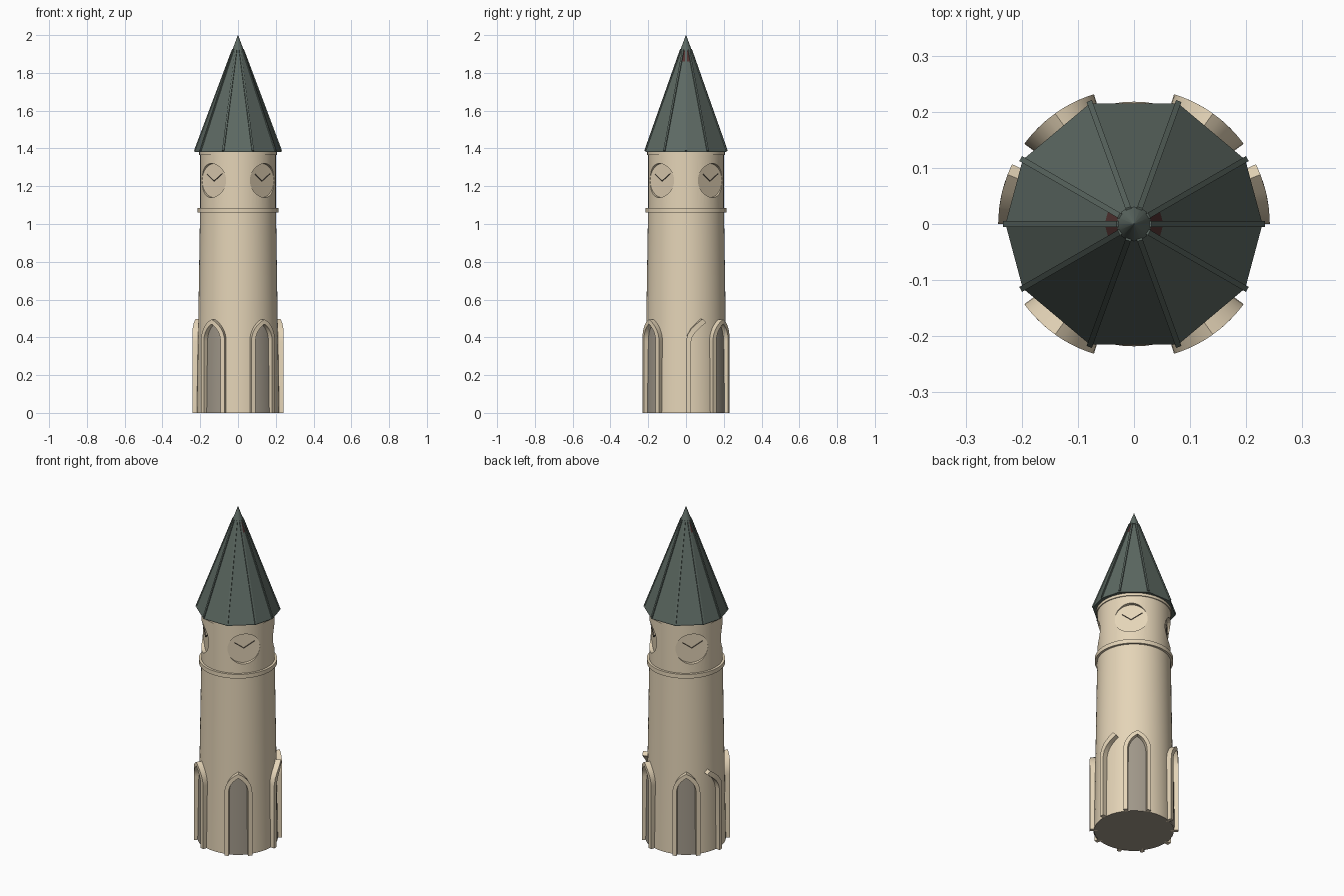
import bpy, bmesh, math
from mathutils import Vector

cube = bpy.data.objects.get("Cube")
if cube:
    bpy.data.objects.remove(cube, do_unlink=True)


def material(name, rgb):
    m = bpy.data.materials.new(name)
    m.use_nodes = True
    m.diffuse_color = (*rgb, 1)
    bsdf = next(n for n in m.node_tree.nodes if n.type == 'BSDF_PRINCIPLED')
    bsdf.inputs["Base Color"].default_value = (*rgb, 1)
    bsdf.inputs["Roughness"].default_value = 0.8
    return m


stone = material("tan stone", (0.78, 0.66, 0.475))
shade = material("grey niche", (0.35, 0.31, 0.25))
slate = material("green slate", (0.11, 0.143, 0.125))
rust = material("dark red flashing", (0.09, 0.035, 0.033))
iron = material("dark brown iron", (0.11, 0.09, 0.07))


def build(name, verts, faces, mat, smooth=True):
    mesh = bpy.data.meshes.new(name)
    mesh.from_pydata([tuple(v) for v in verts], [], faces)
    bm = bmesh.new()
    bm.from_mesh(mesh)
    bmesh.ops.remove_doubles(bm, verts=bm.verts, dist=0.0001)
    bmesh.ops.recalc_face_normals(bm, faces=bm.faces)
    bm.to_mesh(mesh)
    bm.free()
    mesh.materials.append(mat)
    obj = bpy.data.objects.new(name, mesh)
    bpy.context.collection.objects.link(obj)
    if smooth:
        soften(obj)
    return obj


def soften(obj):
    bpy.ops.object.select_all(action='DESELECT')
    obj.select_set(True)
    bpy.context.view_layer.objects.active = obj
    bpy.ops.object.shade_smooth_by_angle(angle=math.radians(30))


def polar(r, angle, z):
    return Vector((r * math.cos(angle), r * math.sin(angle), z))


def lathe(name, profile, mat, angles=None, smooth=True):
    """Capped solid of revolution from (radius, z) pairs."""
    angles = angles or [math.tau * i / 64 for i in range(64)]
    n = len(angles)
    verts = [polar(r, a, z) for r, z in profile for a in angles]
    faces = [(k * n + i, k * n + (i + 1) % n, (k + 1) * n + (i + 1) % n, (k + 1) * n + i)
             for k in range(len(profile) - 1) for i in range(n)]
    faces += [tuple(range(n)), tuple(range((len(profile) - 1) * n, len(profile) * n))]
    return build(name, verts, faces, mat, smooth)


def recolour(obj, mat, rule):
    """Give a second material to the faces that satisfy the rule."""
    obj.data.materials.append(mat)
    for face in obj.data.polygons:
        if rule(face):
            face.material_index = 1


def beam(name, a, b, side, up, width, depth, mat):
    """Box from a to b, centred on the line."""
    s, u = side.normalized() * width / 2, up.normalized() * depth / 2
    verts = [p + q for p in (a, b) for q in (-s - u, s - u, s + u, -s + u)]
    faces = [(0, 1, 2, 3), (4, 5, 6, 7)]
    faces += [(i, (i + 1) % 4, (i + 1) % 4 + 4, i + 4) for i in range(4)]
    return build(name, verts, faces, mat, False)


WRAP = 0.228


def wrapped_frame(name, outer, inner, centre, sign=1):
    """Moulding between two (offset, z) paths, wrapped around the tower."""
    verts = []
    for o, i in zip(outer, inner):
        for (s, z), r in ((o, 0.2), (o, 0.242), (i, 0.242), (i, 0.2)):
            verts.append(polar(r, centre + sign * s / WRAP, z))
    last = 4 * (len(outer) - 1)
    faces = [(0, 1, 2, 3), tuple(range(last, last + 4))]
    for k in range(0, last, 4):
        faces += [(k + j, k + (j + 1) % 4, k + 4 + (j + 1) % 4, k + 4 + j) for j in range(4)]
    return build(name, verts, faces, stone)


# Tower shaft with a grey underside, bands and clock drum
shaft = lathe("tower_shaft", [(0.218, 0), (0.201, 1.07)], stone)
recolour(shaft, shade, lambda f: f.normal.z < -0.9)
lathe("lower_band", [(0.214, 1.06), (0.214, 1.085)], stone)
lathe("cornice", [(0.2055, 1.365), (0.2055, 1.387)], stone)
drum = lathe("clock_drum", [(0.2, 1.065), (0.2, 1.37)], stone)

# Clock recesses and hands on the four diagonals
CLOCK_Z, FACE = 1.23, 0.178
for q in range(4):
    angle = math.pi / 4 + q * math.pi / 2
    out = polar(1, angle, 0)
    up = Vector((0, 0, 1))
    right = up.cross(out)
    ring = [up * (CLOCK_Z + 0.09 * math.sin(t)) + right * 0.09 * math.cos(t)
            for t in (math.tau * i / 40 for i in range(40))]
    verts = [p + out * d for d in (FACE, 0.3) for p in ring]
    faces = [(i, (i + 1) % 40, (i + 1) % 40 + 40, i + 40) for i in range(40)]
    faces += [tuple(range(40)), tuple(range(40, 80))]
    cutter = build("clock_cutter", verts, faces, stone, False)
    cutter.hide_render = True
    mod = drum.modifiers.new("recess", 'BOOLEAN')
    mod.operation, mod.solver, mod.object = 'DIFFERENCE', 'EXACT', cutter
    bpy.context.view_layer.objects.active = drum
    bpy.ops.object.modifier_apply(modifier=mod.name)
    bpy.data.objects.remove(cutter, do_unlink=True)

    hub = out * (FACE + 0.002) + up * (CLOCK_Z - 0.003)
    for label, x, z in (("hour_hand", -0.05, 0.035), ("minute_hand", 0.062, 0.04)):
        tip = right * x + up * z
        beam(label, hub, hub + tip, tip.cross(out), out, 0.0035, 0.005, iron)
soften(drum)

# Pointed arch outlines as offset and height pairs
SPRING, CX = 0.38, -0.054


def half_arch(radius):
    top = math.acos(-CX / radius)
    return [(radius + CX, 0)] + [
        (CX + radius * math.cos(top * i / 8), SPRING + radius * math.sin(top * i / 8))
        for i in range(9)]


def full(path):
    return path + [(-s, z) for s, z in reversed(path[:-1])]


outer, inner = half_arch(0.127), half_arch(0.105)

# Diagonal arches with curved grey niche panels
for degrees in (54.5, 125.5, 234.5, 305.5):
    centre = math.radians(degrees)
    wrapped_frame("arch_frame", full(outer), full(inner), centre)
    verts = [polar(0.222 - 0.016 * z, centre + s * k / 4 / WRAP, z)
             for s, z in inner for k in range(-4, 5)]
    faces = [(r * 9 + c, r * 9 + c + 1, r * 9 + c + 10, r * 9 + c + 9)
             for r in range(len(inner) - 1) for c in range(8)]
    build("niche_panel", verts, faces, shade)

# Broken half arches at the two sides
broken_outer = [(0, 0), (0, 0.38), (0.008, 0.415), (0.028, 0.447), (0.055, 0.473), (0.085, 0.497)]
broken_inner = [(0.024, 0), (0.024, 0.37), (0.031, 0.4), (0.047, 0.427), (0.072, 0.452), (0.104, 0.478)]
for centre, sign in ((0, 1), (math.pi, -1)):
    wrapped_frame("half_arch", broken_outer, broken_inner, centre, sign)

# Ten-sided spire, with red flashing on the side faces below the cap
BASE, RADIUS, APEX = 1.387, 0.229, 2.0
corners = [math.radians(d) for d in (0, 30, 70, 110, 150, 180, 210, 250, 290, 330)]
slope = [(RADIUS * (APEX - z) / (APEX - BASE), z) for z in (BASE, 1.86, 1.925, APEX - 0.003)]
spire = lathe("spire_roof", [(RADIUS, BASE - 0.006)] + slope, slate, corners, False)
recolour(spire, rust,
         lambda f: 1.86 < f.center.z < 1.925 and abs(f.center.x) > 2 * abs(f.center.y))

# Ribs along the spire edges
for a in corners:
    low, high = polar(RADIUS, a, BASE), polar(0.027, a, 1.925)
    side = polar(1, a + math.pi / 2, 0)
    normal = side.cross(high - low)
    beam("roof_rib", low, high, side, normal, 0.01, 0.009, slate)

# Finial cap
lathe("finial_cap", [(0.031, 1.918), (0.0008, APEX)], slate,
      [math.tau * i / 16 for i in range(16)])
